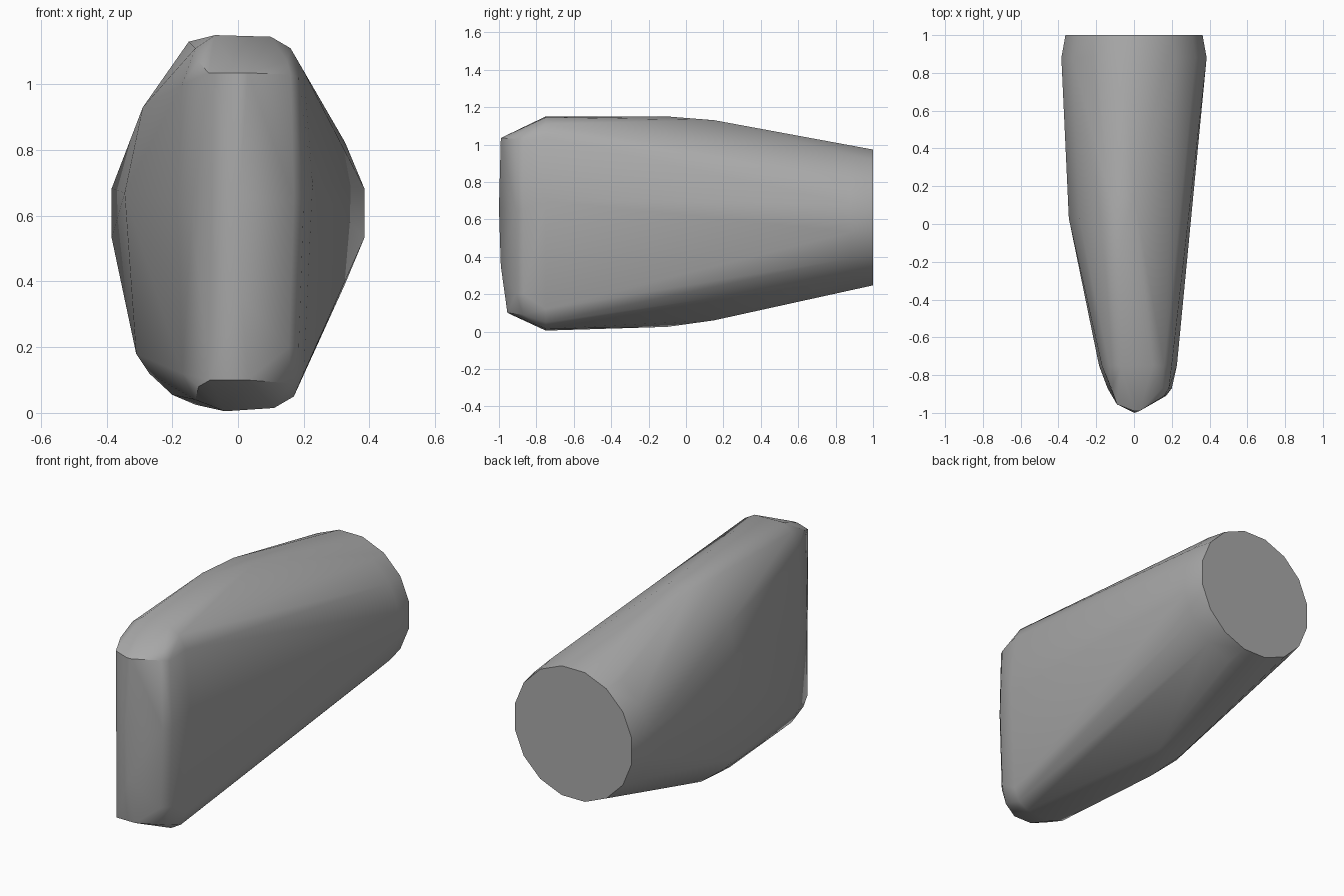
import bpy, bmesh, math
from mathutils import Vector

cube = bpy.data.objects.get("Cube")
if cube:
    bpy.data.objects.remove(cube, do_unlink=True)

grey = bpy.data.materials.new("plain grey")
grey.use_nodes = True
GREY = (0.4, 0.4, 0.4, 1)
grey.diffuse_color = GREY
grey.node_tree.nodes["Principled BSDF"].inputs["Base Color"].default_value = GREY

points = []


def circle(y, radius_x, radius_z, z, sides=16):
    """Round section across the body."""
    for i in range(sides):
        a = math.tau * (i + 0.5) / sides
        points.append((radius_x * math.cos(a), y, z + radius_z * math.sin(a)))


def section(y, outline):
    """Cross-section given as x, z pairs."""
    points.extend((x, y, z) for x, z in outline)


# round rear end
circle(1.0, 0.37, 0.37, 0.61)
circle(0.88, 0.392, 0.388, 0.608)

# swelling in the middle of the flank
section(0.15, [(-0.13, 1.125), (0.0, 1.13), (-0.2, 0.07), (-0.05, 0.06)])
section(0.03, [(-0.29, 0.93), (-0.345, 0.67), (-0.31, 0.18), (-0.27, 0.12)])
section(-0.1, [(-0.15, 1.13), (-0.07, 1.15), (-0.2, 0.055), (-0.13, 0.025)])

# front block, with chamfered top and bottom
section(-0.75, [(-0.07, 1.15), (0.1, 1.145), (0.16, 1.11), (0.2, 1.04),
                (0.227, 0.7), (0.208, 0.36), (0.2, 0.12), (0.17, 0.05),
                (0.11, 0.015), (-0.04, 0.005), (-0.13, 0.04), (-0.17, 0.12),
                (-0.185, 0.65), (-0.17, 1.0), (-0.13, 1.11)])
section(-0.87, [(0.15, 1.07), (0.185, 1.02), (0.2, 0.65), (0.185, 0.2),
                (0.16, 0.09), (-0.12, 0.08), (-0.14, 0.6), (-0.12, 1.07)])
section(-0.91, [(0.16, 1.03), (0.17, 0.65), (0.155, 0.2)])

# narrow front ridge
section(-0.955, [(-0.09, 1.035), (-0.09, 0.65), (-0.085, 0.1), (0.03, 0.1)])
section(-0.99, [(0.03, 1.035), (0.0, 1.035), (0.01, 0.35)])
section(-1.0, [(0.003, 0.66)])

# stretch a single skin over all sections
bm = bmesh.new()
verts = [bm.verts.new(Vector(p)) for p in points]
hull = bmesh.ops.convex_hull(bm, input=verts)
loose = [v for v in bm.verts if not v.link_faces]
bmesh.ops.delete(bm, geom=loose, context="VERTS")
bmesh.ops.dissolve_limit(bm, angle_limit=math.radians(1),
                         verts=bm.verts[:], edges=bm.edges[:])
bmesh.ops.recalc_face_normals(bm, faces=bm.faces[:])

mesh = bpy.data.meshes.new("tapered_body")
bm.to_mesh(mesh)
bm.free()
mesh.materials.append(grey)
body = bpy.data.objects.new("tapered_body", mesh)
bpy.context.collection.objects.link(body)

bpy.ops.object.select_all(action="DESELECT")
body.select_set(True)
bpy.context.view_layer.objects.active = body
bpy.ops.object.shade_smooth_by_angle(angle=math.radians(40))
